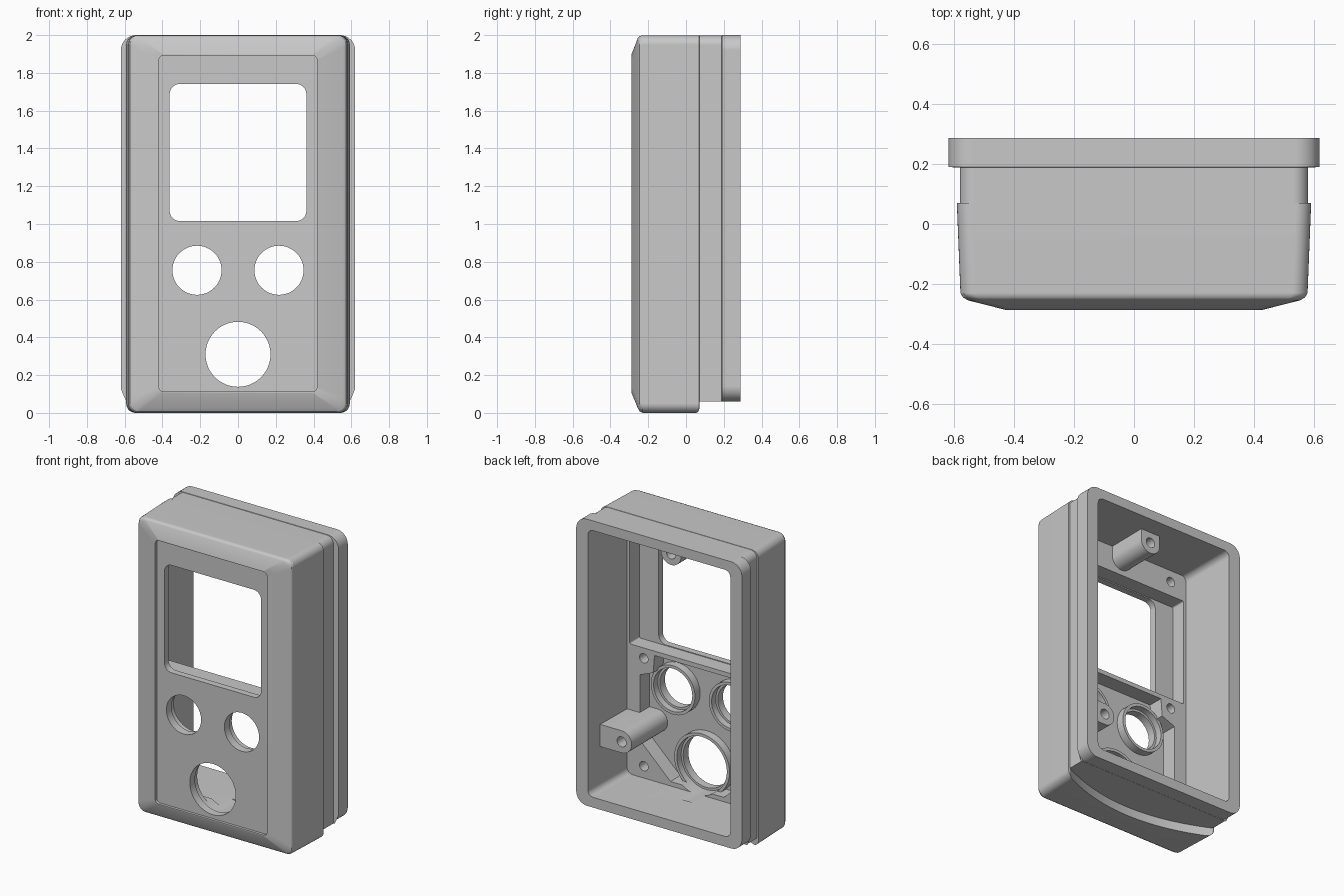
import bpy, bmesh, math

cube = bpy.data.objects.get("Cube")
if cube:
    bpy.data.objects.remove(cube, do_unlink=True)

grey = bpy.data.materials.new("plain grey plastic")
grey.use_nodes = True
GREY = (0.58, 0.58, 0.58, 1)
grey.diffuse_color = GREY
grey.node_tree.nodes["Principled BSDF"].inputs["Base Color"].default_value = GREY


def rounded(hw, z0, z1, r, steps=8):
    """Rounded rectangle outline in the x-z plane."""
    pts = []
    corners = [(hw - r, z1 - r), (r - hw, z1 - r), (r - hw, z0 + r), (hw - r, z0 + r)]
    for q, (cx, cz) in enumerate(corners):
        for i in range(steps + 1):
            a = math.pi / 2 * (q + i / steps)
            pts.append((cx + r * math.cos(a), cz + r * math.sin(a)))
    return pts


def circle(cx, cz, r, n=48):
    return [(cx + r * math.cos(math.tau * i / n), cz + r * math.sin(math.tau * i / n))
            for i in range(n)]


def box(x0, x1, z0, z1):
    return [(x0, z0), (x1, z0), (x1, z1), (x0, z1)]


def loft(name, rings, flat=False):
    """Closed solid through (depth, outline) rings; flat stacks them along z."""
    bm = bmesh.new()
    loops = []
    for d, pts in rings:
        loops.append([bm.verts.new((u, v, d) if flat else (u, d, v)) for u, v in pts])
    n = len(loops[0])
    for a, b in zip(loops, loops[1:]):
        for i in range(n):
            j = (i + 1) % n
            bm.faces.new((a[i], a[j], b[j], b[i]))
    bm.faces.new(loops[0][::-1])
    bm.faces.new(loops[-1])
    if bm.calc_volume(signed=True) < 0:
        bmesh.ops.reverse_faces(bm, faces=bm.faces[:])
    me = bpy.data.meshes.new(name)
    bm.to_mesh(me)
    bm.free()
    me.materials.append(grey)
    ob = bpy.data.objects.new(name, me)
    bpy.context.collection.objects.link(ob)
    return ob


def prism(name, pts, d0, d1, flat=False):
    return loft(name, [(d0, pts), (d1, pts)], flat)


def combine(target, tool, op="DIFFERENCE"):
    mod = target.modifiers.new("combine", "BOOLEAN")
    mod.object, mod.operation, mod.solver = tool, op, "EXACT"
    bpy.context.view_layer.objects.active = target
    bpy.ops.object.modifier_apply(modifier=mod.name)
    bpy.data.objects.remove(tool, do_unlink=True)


FRONT, BACK, FLOOR, LEDGE = -0.288, 0.288, -0.225, -0.12

# Outer shell: sloped front rim, drafted sides, side step and rear flange
case = loft("case", [
    (FRONT, rounded(0.425, 0.105, 1.9, 0.03)),
    (-0.255, rounded(0.555, 0.025, 1.985, 0.05)),
    (-0.245, rounded(0.572, 0.008, 1.994, 0.05)),
    (-0.23, rounded(0.58, 0.0, 1.999, 0.05)),
    (0.07, rounded(0.592, 0.0, 1.999, 0.05)),
    (0.071, rounded(0.582, 0.002, 1.997, 0.05)),
    (0.189, rounded(0.582, 0.002, 1.997, 0.05)),
    (0.19, rounded(0.62, 0.061, 2.0, 0.08)),
    (BACK, rounded(0.62, 0.061, 2.0, 0.08)),
])

# Curved relief under the rear of the base
arc = [(x / 10, -0.07 + 0.15 * (x / 6) ** 2) for x in [i / 2 for i in range(-14, 15)]]
combine(case, prism("base_relief", arc + [(0.7, 0.5), (-0.7, 0.5)], -0.1, 0.06, True))

# Main cavity, open at the back
combine(case, loft("cavity", [
    (LEDGE, rounded(0.525, 0.13, 1.93, 0.04)),
    (0.4, rounded(0.535, 0.13, 1.935, 0.04)),
]))
# Display bay and lower button bay, leaving ledges between
combine(case, prism("display_bay", rounded(0.505, 1.01, 1.75, 0.01), FLOOR, 0))
half = [(0.32, 0.98), (0.33, 0.86), (0.43, 0.82), (0.43, 0.38), (0.2, 0.16)]
combine(case, prism("button_bay", half + [(-x, z) for x, z in reversed(half)], FLOOR, 0))

# Shallow front panel recess
combine(case, prism("panel_recess", rounded(0.418, 0.112, 1.893, 0.025), -0.4, FRONT + 0.018))

# Collars behind the buttons
buttons = [(-0.217, 0.755, 0.13), (0.217, 0.755, 0.13), (0, 0.31, 0.172)]
for x, z, r in buttons:
    combine(case, prism("collar", circle(x, z, r + 0.035), FLOOR - 0.015, -0.17), "UNION")

# Tall screw bosses joined to the side and top walls
bosses = [(0.37, 0.49, box(0.37, 0.56, 0.415, 0.565)),
          (0.0, 1.86, box(-0.075, 0.075, 1.86, 1.96))]
for x, z, web in bosses:
    combine(case, prism("boss", circle(x, z, 0.075), FLOOR - 0.01, 0.16), "UNION")
    combine(case, prism("boss_web", web, FLOOR - 0.012, 0.16), "UNION")
    combine(case, prism("boss_hole", circle(x, z, 0.034, 24), 0.0, 0.3))

# Screw holes in the ledge corners
for side in (-1, 1):
    for z in (0.21, 0.94, 1.85):
        combine(case, prism("ledge_hole", circle(side * 0.4, z, 0.032, 24), -0.2, 0))

# Display window and button openings
combine(case, prism("window", rounded(0.362, 1.015, 1.742, 0.055), -0.4, -0.1))
for x, z, r in buttons:
    combine(case, prism("opening", circle(x, z, r), -0.4, 0))
    combine(case, prism("counterbore", circle(x, z, r + 0.015), -0.215, 0))

# Smooth fillets with crisp edges
bpy.ops.object.select_all(action="DESELECT")
case.select_set(True)
bpy.context.view_layer.objects.active = case
bpy.ops.object.shade_smooth_by_angle(angle=math.radians(30))
weighted = case.modifiers.new("weighted normals", "WEIGHTED_NORMAL")
weighted.keep_sharp = True
